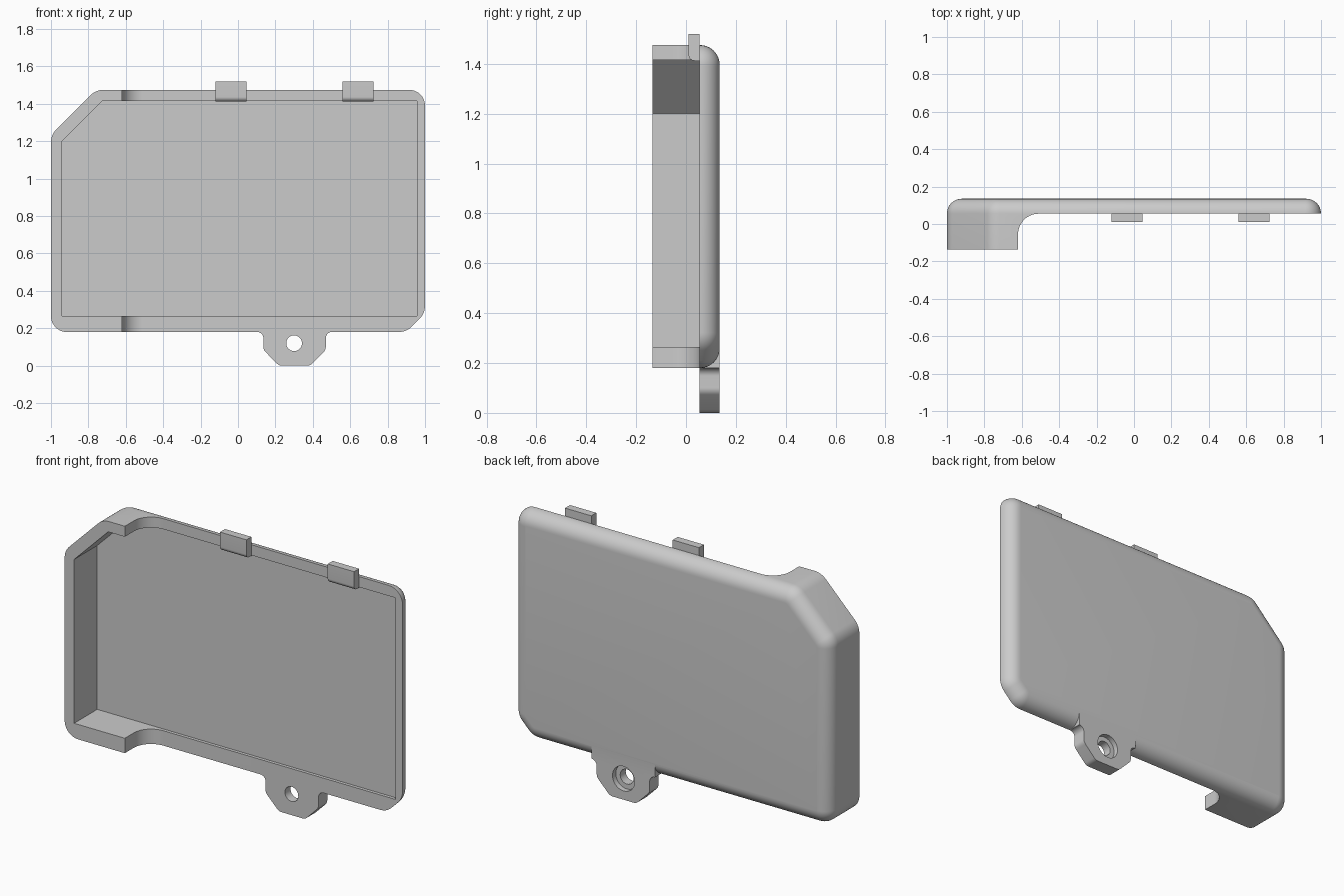
import bpy, bmesh, math
from mathutils import Vector

cube = bpy.data.objects.get("Cube")
if cube:
    bpy.data.objects.remove(cube, do_unlink=True)

grey = bpy.data.materials.new("plain grey")
grey.use_nodes = True
GREY = (0.6, 0.6, 0.6, 1)
grey.diffuse_color = GREY
grey.node_tree.nodes["Principled BSDF"].inputs["Base Color"].default_value = GREY


def rounded(corners, inset=0.0, steps=8):
    """Outline from (x, y, radius) corners, optionally inset."""
    pts = []
    n = len(corners)
    for i, (x, y, r) in enumerate(corners):
        p = Vector((x, y))
        a = (Vector(corners[i - 1][:2]) - p).normalized()
        b = (Vector(corners[(i + 1) % n][:2]) - p).normalized()
        half = a.angle(b) / 2
        bisector = (a + b).normalized()
        p = p + bisector * inset / math.sin(half)
        r -= inset
        if r <= 0:
            pts.append(p)
            continue
        centre = p + bisector * r / math.sin(half)
        reach = r / math.tan(half)
        start = (p + a * reach - centre).normalized()
        end = (p + b * reach - centre).normalized()
        pts += [centre + r * start.slerp(end, k / steps).normalized()
                for k in range(steps + 1)]
    return pts


def loft(name, rings):
    """Closed solid through matching rings of points."""
    bm = bmesh.new()
    rows = [[bm.verts.new(p) for p in ring] for ring in rings]
    n = len(rows[0])
    for lo, hi in zip(rows, rows[1:]):
        for i in range(n):
            j = (i + 1) % n
            bm.faces.new((lo[i], lo[j], hi[j], hi[i]))
    bm.faces.new(rows[0])
    bm.faces.new(rows[-1])
    bmesh.ops.recalc_face_normals(bm, faces=bm.faces)
    mesh = bpy.data.meshes.new(name)
    bm.to_mesh(mesh)
    bm.free()
    mesh.materials.append(grey)
    obj = bpy.data.objects.new(name, mesh)
    bpy.context.collection.objects.link(obj)
    return obj


def prism_y(name, outline, y0, y1):
    return loft(name, [[(p[0], y, p[1]) for p in outline] for y in (y0, y1)])


def circle(cx, cz, r, n=40):
    return [(cx + r * math.cos(math.tau * i / n), cz + r * math.sin(math.tau * i / n))
            for i in range(n)]


def combine(target, other, operation):
    other.hide_render = True
    mod = target.modifiers.new("combine", "BOOLEAN")
    mod.operation, mod.solver, mod.object = operation, "EXACT", other
    bpy.context.view_layer.objects.active = target
    bpy.ops.object.modifier_apply(modifier=mod.name)
    bpy.data.objects.remove(other, do_unlink=True)


FRONT, RIM, BACK = -0.135, 0.055, 0.135

# Outer body with a rounded back edge
body = [(-1, 0.18, 0.085), (0.9, 0.18, 0.1), (1, 0.28, 0.1), (1, 1.475, 0.085),
        (-0.76, 1.475, 0.1), (-1, 1.235, 0.1)]
fillet = 0.079
rings = [[(p.x, FRONT, p.y) for p in rounded(body)]]
for k in range(11):
    t = math.pi / 2 * k / 10
    y = BACK - fillet * (1 - math.sin(t))
    rings.append([(p.x, y, p.y) for p in rounded(body, fillet * (1 - math.cos(t)))])
shell = loft("cover_shell", rings)

# Screw tab, flush with the back
cx = 0.3025
left_side = [(0.2, 0.262, 0), (0.2, 0.18, 0), (0.167, 0.18, 0.032),
             (0.167, 0.085, 0.04), (0.083, 0, 0.04)]
tab = [(cx - x, z, r) for x, z, r in left_side]
tab += [(cx + x, z, r) for x, z, r in reversed(left_side)]
combine(shell, prism_y("screw_tab", rounded(tab), 0, BACK - 0.0005), "UNION")

# Front step: deep end on one side, swept down to the thin rim
step = [(-0.62, -0.4, 0), (-0.62, RIM, 0.11), (1.3, RIM, 0), (1.3, -0.4, 0)]
outline = rounded(step, steps=14)
combine(shell, loft("step_cutter", [[(p.x, p.y, z) for p in outline] for z in (-0.2, 1.8)]),
        "DIFFERENCE")

# Inner cavity
cavity = [(-0.94, 0.265), (0.957, 0.265), (0.957, 1.415), (-0.725, 1.415), (-0.94, 1.2)]
combine(shell, prism_y("cavity_cutter", cavity, -0.4, 0.073), "DIFFERENCE")

# Screw hole and its counterbore at the back
combine(shell, prism_y("hole_cutter", circle(0.3, 0.12, 0.042), -0.2, 0.3), "DIFFERENCE")
combine(shell, prism_y("bore_cutter", circle(0.3, 0.12, 0.07), 0.105, 0.3), "DIFFERENCE")

# Snap clips on the top rim
profile = rounded([(0.01, 1.52, 0), (RIM, 1.52, 0), (RIM, 1.412, 0), (0.01, 1.412, 0.025)])
parts = [shell]
for name, x in (("right_clip", -0.0375), ("left_clip", 0.6425)):
    parts.append(loft(name, [[(x + s, p.x, p.y) for p in profile] for s in (-0.083, 0.083)]))

# Smooth curves, sharp edges
bpy.ops.object.select_all(action="DESELECT")
for part in parts:
    part.select_set(True)
bpy.context.view_layer.objects.active = shell
bpy.ops.object.shade_smooth_by_angle(angle=math.radians(30))
